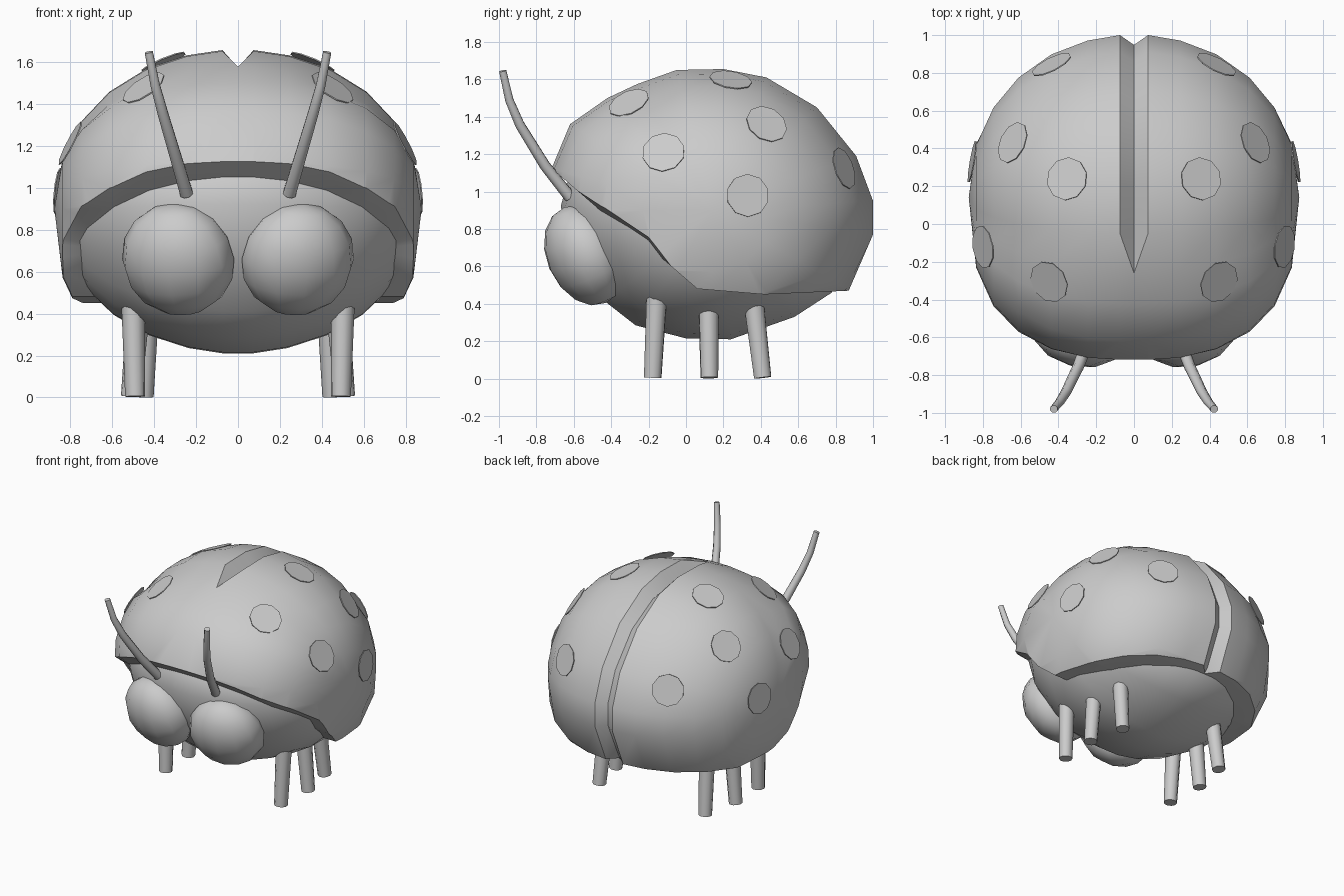
import bpy, bmesh, math
from mathutils import Vector, Matrix
from mathutils.bvhtree import BVHTree

if "Cube" in bpy.data.objects:
    bpy.data.objects.remove(bpy.data.objects["Cube"])

grey = bpy.data.materials.new("plain_grey")
grey.use_nodes = True
grey.diffuse_color = (0.6, 0.6, 0.6, 1)
grey.node_tree.nodes["Principled BSDF"].inputs["Base Color"].default_value = (0.6, 0.6, 0.6, 1)


def shade(ob, angle):
    bpy.ops.object.select_all(action="DESELECT")
    bpy.context.view_layer.objects.active = ob
    ob.select_set(True)
    bpy.ops.object.shade_smooth_by_angle(angle=math.radians(angle))


def finish(bm, name, angle=35):
    """Turn a bmesh into a named, shaded object."""
    bmesh.ops.recalc_face_normals(bm, faces=bm.faces)
    mesh = bpy.data.meshes.new(name)
    bm.to_mesh(mesh)
    bm.free()
    mesh.materials.append(grey)
    ob = bpy.data.objects.new(name, mesh)
    bpy.context.collection.objects.link(ob)
    shade(ob, angle)
    return ob


def shell_power(y, z):
    """Fullness of the shell: boxier low and at the front."""
    if y < -0.1 and z < 1.2:
        return 2.55
    return 2.4 if y < -0.4 or z < 0.6 else 2.1


def body_power(y, z):
    """Fullness of the body: rounder underneath."""
    return 2.0 if z < 0.6 else 2.15


def dome(profile, centre, half_width, power_at, groove=range(0)):
    """Side profile shrunk towards both sides, with an optional centre groove."""
    bm = bmesh.new()
    cy, cz = centre
    fractions = (0.085, 0.28, 0.5, 0.7, 0.85, 0.955)
    rings = []
    for f in [-f for f in reversed(fractions)] + [0] + list(fractions):
        ring = []
        for i, (y, z) in enumerate(profile):
            power = power_at(y, z)
            s = (1 - abs(f) ** power) ** (1 / power)
            if abs(f) < 0.1:
                s = 0.89 + 0.062 * max(0, y - 0.2) if f == 0 and i in groove else 1
            ring.append(bm.verts.new((f * half_width, cy + (y - cy) * s, cz + (z - cz) * s)))
        rings.append(ring)
    n = len(profile)
    middle = rings[len(rings) // 2]
    for a, b in zip(rings, rings[1:]):
        for i in range(n):
            j = (i + 1) % n
            # split the quads at the groove tip so that it ends in a point
            if groove and j == groove[0] and b is middle:
                bm.faces.new((a[i], a[j], b[i]))
                bm.faces.new((a[j], b[j], b[i]))
            elif groove and j == groove[0] and a is middle:
                bm.faces.new((a[i], a[j], b[j]))
                bm.faces.new((a[i], b[j], b[i]))
            else:
                bm.faces.new((a[i], a[j], b[j], b[i]))
    for ring, side in ((rings[0], -1), (rings[-1], 1)):
        pole = bm.verts.new((side * half_width, cy, cz))
        for i in range(n):
            bm.faces.new((ring[i], ring[(i + 1) % n], pole))
    bmesh.ops.recalc_face_normals(bm, faces=bm.faces)
    return bm


# Shell with a wing groove
shell_profile = [(-.74, .9), (-.72, 1.12), (-.62, 1.36), (-.42, 1.5), (-.26, 1.575), (-.05, 1.65),
                 (.2, 1.655), (.43, 1.61), (.7, 1.45), (.91, 1.19), (1, .95), (1, .77), (.87, .47),
                 (.6, .2), (.14, .06), (-.3, .14), (-.6, .45)]
shell_bm = dome(shell_profile, (.14, .9), .875, shell_power, range(5, 14))
surface = BVHTree.FromBMesh(shell_bm)
shell = finish(shell_bm, "shell")

# Cut the shell along its curved rim, bevelled up towards the sides
rim = [(-1.2, 1.4), (-.72, 1.125), (-.46, .95), (-.2, .755), (.06, .48), (.42, .45), (.87, .47),
       (1.2, .48), (1.2, -.3), (-1.2, -.3)]
bm = bmesh.new()
sections = []
for x, lift in ((-1.1, .06), (-.6, -.05), (.6, -.05), (1.1, .06)):
    sections.append([bm.verts.new((x, y, z + (lift if i in (2, 3) else 0))) for i, (y, z) in enumerate(rim)])
for a, b in zip(sections, sections[1:]):
    for i in range(len(rim)):
        j = (i + 1) % len(rim)
        bm.faces.new((a[i], a[j], b[j], b[i]))
bm.faces.new(sections[0])
bm.faces.new(sections[-1])
bmesh.ops.triangulate(bm, faces=bm.faces)
cutter = finish(bm, "rim_cutter")
cutter.hide_render = True
cut = shell.modifiers.new("rim_cut", "BOOLEAN")
cut.operation, cut.object, cut.solver = "DIFFERENCE", cutter, "EXACT"
bpy.context.view_layer.objects.active = shell
bpy.ops.object.modifier_apply(modifier="rim_cut")
bpy.data.objects.remove(cutter)
shade(shell, 33)

# Body under the shell
body_profile = [(-.67, .92), (-.62, 1.1), (-.4, 1.3), (.1, 1.42), (.6, 1.25), (.84, .9), (.78, .46),
                (.58, .33), (.24, .21), (0, .215), (-.27, .285), (-.43, .41), (-.58, .64)]
finish(dome(body_profile, (.12, .85), .845, body_power), "body", 50)

for side, label in ((1, "left"), (-1, "right")):
    # Eyes
    bm = bmesh.new()
    place = (Matrix.Translation((side * .285, -.54, .66)) @ Matrix.Rotation(side * math.radians(14), 4, "Z")
             @ Matrix.Rotation(math.radians(24), 4, "X") @ Matrix.Diagonal((.275, .205, .28, 1)))
    bmesh.ops.create_uvsphere(bm, u_segments=12, v_segments=8, radius=1, matrix=place)
    finish(bm, label + "_eye", 60)

    # Antennae
    curve = bpy.data.curves.new(label + "_antenna", "CURVE")
    curve.dimensions = "3D"
    curve.bevel_depth, curve.bevel_resolution, curve.use_fill_caps = .03, 2, True
    path = [(.245, -.62, .97), (.295, -.755, 1.14), (.36, -.89, 1.36), (.395, -.945, 1.49), (.425, -.98, 1.645)]
    spline = curve.splines.new("POLY")
    spline.points.add(len(path) - 1)
    for i, (p, (x, y, z)) in enumerate(zip(spline.points, path)):
        p.co = (side * x, y, z, 1)
        p.radius = 1.1 - .1 * i
    curve.materials.append(grey)
    antenna = bpy.data.objects.new(label + "_antenna", curve)
    bpy.context.collection.objects.link(antenna)
    bpy.ops.object.select_all(action="DESELECT")
    bpy.context.view_layer.objects.active = antenna
    antenna.select_set(True)
    bpy.ops.object.convert(target="MESH")
    shade(bpy.context.view_layer.objects.active, 50)

    # Legs
    for leg, foot, hip in (("front", (.49, -.178), (.5, -.155)), ("middle", (.51, .125), (.47, .12)),
                           ("rear", (.45, .41), (.43, .355))):
        low, high = Vector((side * foot[0], foot[1], .005)), Vector((side * hip[0], hip[1], .47))
        axis = high - low
        bm = bmesh.new()
        place = Matrix.Translation((low + high) / 2) @ axis.to_track_quat("Z", "Y").to_matrix().to_4x4()
        bmesh.ops.create_cone(bm, cap_ends=True, segments=10, radius1=.048, radius2=.057,
                              depth=axis.length, matrix=place)
        finish(bm, f"{label}_{leg}_leg", 50)

    # Spots
    spots = [(.355, .24, 1.6), (.44, -.3, 1.46), (.78, -.12, 1.2), (.64, .43, 1.36), (.86, .33, .98), (.43, .83, 1.12)]
    for number, (x, y, z) in enumerate(spots, 1):
        point, normal, _, _ = surface.find_nearest(Vector((side * x, y, z)))
        # blend with the radial direction so that the disc sits evenly
        normal = (normal + (point - Vector((0, .14, .9))).normalized()).normalized()
        bm = bmesh.new()
        place = Matrix.Translation(point + normal * .012) @ normal.to_track_quat("Z", "Y").to_matrix().to_4x4()
        bmesh.ops.create_cone(bm, cap_ends=True, segments=10, radius1=.115, radius2=.115, depth=.006, matrix=place)
        finish(bm, f"{label}_spot_{number}")
